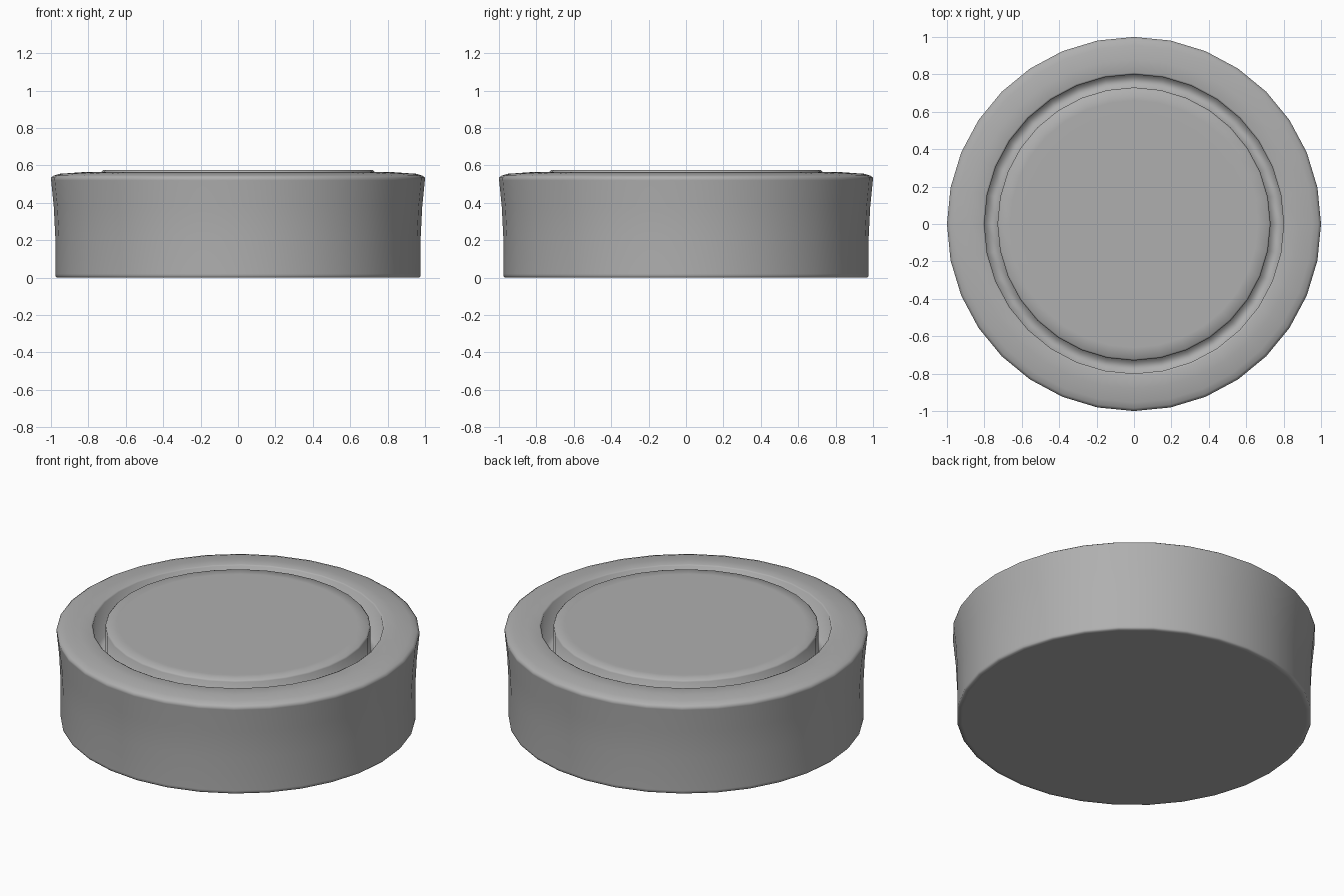
import bpy, bmesh, math

if "Cube" in bpy.data.objects:
    bpy.data.objects.remove(bpy.data.objects["Cube"])

SIDES = 32

# Mid-grey finish
grey = bpy.data.materials.new("mid_grey")
grey.diffuse_color = (0.43, 0.43, 0.43, 1.0)
grey.use_nodes = True
grey.node_tree.nodes["Principled BSDF"].inputs["Base Color"].default_value = grey.diffuse_color


def lathe(name, profile):
    """Spin an (r, z) profile around z into a capped, smooth-shaded part."""
    bm = bmesh.new()
    rings = []
    for r, z in profile:
        rings.append([bm.verts.new((r * math.cos(2 * math.pi * i / SIDES),
                                    r * math.sin(2 * math.pi * i / SIDES), z))
                      for i in range(SIDES)])
    for a, b in zip(rings, rings[1:]):
        for i in range(SIDES):
            j = (i + 1) % SIDES
            bm.faces.new((a[i], a[j], b[j], b[i]))
    bm.faces.new(rings[0][::-1])
    bm.faces.new(rings[-1])
    mesh = bpy.data.meshes.new(name)
    bm.to_mesh(mesh)
    bm.free()
    mesh.materials.append(grey)
    obj = bpy.data.objects.new(name, mesh)
    bpy.context.collection.objects.link(obj)
    bpy.context.view_layer.objects.active = obj
    obj.select_set(True)
    bpy.ops.object.shade_smooth_by_angle(angle=math.radians(120))
    obj.select_set(False)
    return obj


base = [(0.95, 0.0), (0.97, 0.0), (0.977, 0.008), (0.977, 0.02)]
flared_wall = [(0.977, 0.22), (0.985, 0.38), (0.999, 0.52), (1.0, 0.535)]
rim = [(0.985, 0.545), (0.955, 0.555), (0.88, 0.56), (0.81, 0.565), (0.80, 0.56)]
groove = [(0.80, 0.36), (0.73, 0.36)]
centre_disc = [(0.73, 0.565), (0.722, 0.574), (0.66, 0.575), (0.60, 0.575)]

# Round body with flared wall, rim groove and raised centre disc
lathe("round_body", base + flared_wall + rim + groove + centre_disc)
